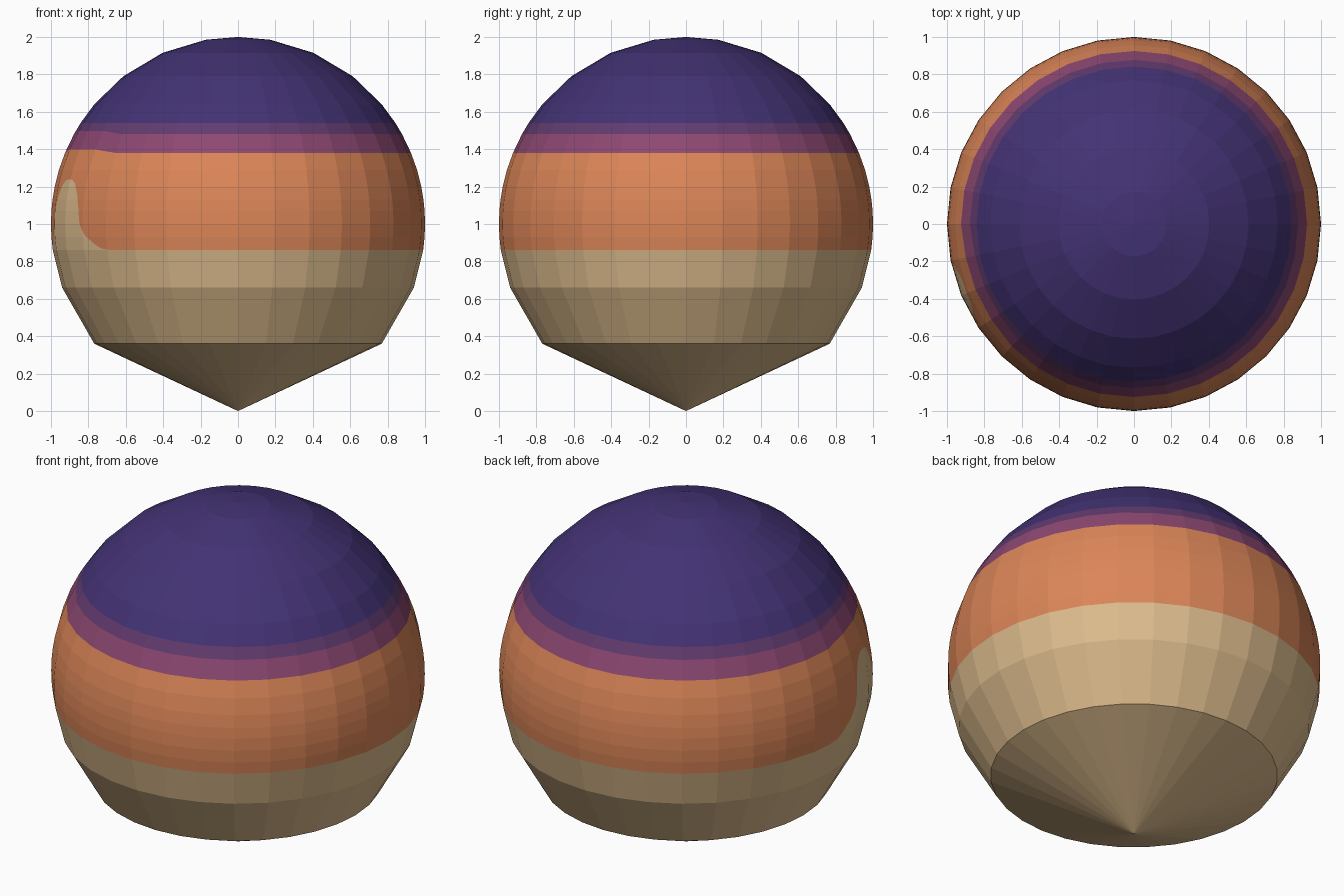
import bpy, bmesh, math
from mathutils import Vector

if "Cube" in bpy.data.objects:
    bpy.data.objects.remove(bpy.data.objects["Cube"])


def srgb(r, g, b):
    lin = [(c / 255 / 12.92 if c < 11 else ((c / 255 + 0.055) / 1.055) ** 2.4) for c in (r, g, b)]
    return (*lin, 1.0)


COLOURS = [("night indigo", srgb(67, 50, 116)), ("dusk violet", srgb(98, 59, 111)),
           ("dusk mauve", srgb(141, 72, 114)), ("sunset orange", srgb(220, 134, 88)),
           ("desert sand", srgb(222, 189, 142))]
SAND = 4
SEGMENTS = 32
# Ring heights from the top down; every ring lies on a unit sphere
HEIGHTS = [1.985, 1.915, 1.79, 1.64, 1.54, 1.48, 1.38, 1.29, 1.2, 1.13, 1.07, 1.0,
           0.93, 0.86, 0.66, 0.36]
DUNE = 21.2  # dune direction, degrees from -x towards -y
HALF = [(0, 1.24), (3, 1.235), (5.5, 1.21), (8, 1.15), (9.5, 1.08), (10.6, 1.0),
        (13.4, 0.94), (18.5, 0.887), (21, 0.87), (25, 0.86)]
OUTLINE = [(-a, z) for a, z in HALF[:0:-1]] + HALF


def on_sphere(deg, z):
    t = math.radians(deg)
    r = math.sqrt(max(0, 1 - (z - 1) ** 2))
    return Vector((-r * math.cos(t), -r * math.sin(t), z))


def ring_point(i, z):
    deg = 360 * i / SEGMENTS
    # the dusk bands rise slightly above the dune
    if z in (1.48, 1.38) and abs(deg - DUNE) < 15:
        z += 0.018
    return on_sphere(deg, z)


def band(z):
    return 0 if z > 1.54 else 1 if z > 1.485 else 2 if z > 1.39 else 3 if z > 0.86 else SAND


# Globe: stacked rings closed by a low cap and a pointed base
bm = bmesh.new()
rings = [[bm.verts.new(ring_point(i, z)) for i in range(SEGMENTS)] for z in HEIGHTS]
top, tip = bm.verts.new((0, 0, 2)), bm.verts.new((0, 0, 0))
for i in range(SEGMENTS):
    j = (i + 1) % SEGMENTS
    bm.faces.new((top, rings[0][i], rings[0][j])).material_index = 0
    bm.faces.new((tip, rings[-1][j], rings[-1][i])).material_index = SAND
    for k in range(len(rings) - 1):
        f = bm.faces.new((rings[k][i], rings[k + 1][i], rings[k + 1][j], rings[k][j]))
        f.material_index = band((HEIGHTS[k] + HEIGHTS[k + 1]) / 2)


# Dune: cut its outline into the orange faces, column by column
def column(a0, a1):
    found = []
    for f in bm.faces:
        c = f.calc_center_median()
        a = math.degrees(math.atan2(-c.y, -c.x)) - DUNE
        if 0.86 < c.z < 1.3 and a0 < a < a1:
            found.append(f)
    return found


def cut(faces, co, no):
    geom = set(faces)
    for f in faces:
        geom.update(f.edges)
        geom.update(f.verts)
    bmesh.ops.bisect_plane(bm, geom=list(geom), dist=1e-5, plane_co=co, plane_no=no)


for a, z in OUTLINE:
    t = math.radians(a + DUNE)
    cut(column(-40, 40), (0, 0, 0), (math.sin(t), -math.cos(t), 0))
for (a0, z0), (a1, z1) in zip(OUTLINE, OUTLINE[1:]):
    p, q = on_sphere(a0 + DUNE, z0), on_sphere(a1 + DUNE, z1)
    n = (q - p).cross(on_sphere((a0 + a1) / 2 + DUNE, 1.0) - Vector((0, 0, 1))).normalized()
    if n.z < 0:
        n.negate()
    cut(column(a0, a1), p, n)
    for f in column(a0, a1):
        if (f.calc_center_median() - p).dot(n) < 0:
            f.material_index = SAND

bmesh.ops.recalc_face_normals(bm, faces=bm.faces[:])
mesh = bpy.data.meshes.new("globe")
bm.to_mesh(mesh)
bm.free()
for name, colour in COLOURS:
    mat = bpy.data.materials.new(name)
    mat.diffuse_color = colour
    mat.use_nodes = True
    mat.node_tree.nodes["Principled BSDF"].inputs["Base Color"].default_value = mat.diffuse_color
    mesh.materials.append(mat)
globe = bpy.data.objects.new("globe", mesh)
bpy.context.collection.objects.link(globe)
